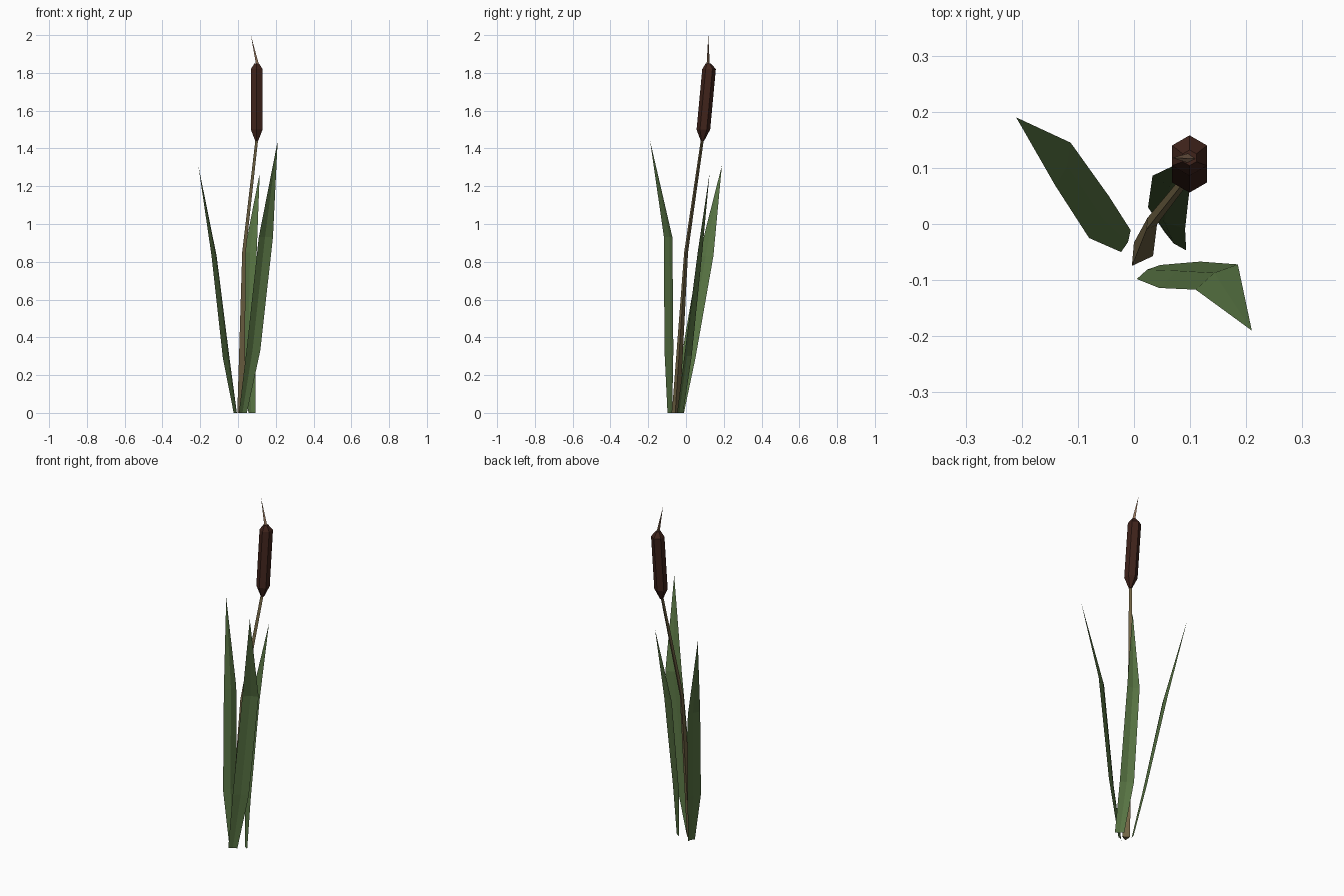
import bpy
from math import sin, cos, radians
from mathutils import Vector

if "Cube" in bpy.data.objects:
    bpy.data.objects.remove(bpy.data.objects["Cube"])


def material(name, rgb):
    m = bpy.data.materials.new(name)
    m.diffuse_color = (*rgb, 1)
    m.use_nodes = True
    m.node_tree.nodes["Principled BSDF"].inputs["Base Color"].default_value = m.diffuse_color
    return m


def make_object(name, verts, faces, mat):
    mesh = bpy.data.meshes.new(name)
    mesh.from_pydata(verts, [], faces)
    mesh.materials.append(mat)
    ob = bpy.data.objects.new(name, mesh)
    bpy.context.collection.objects.link(ob)
    return ob


def loft(name, sides, phase, rings, mat, tip=None):
    """Horizontal polygon rings (x, y, z, radius) joined up, with an optional point on top."""
    verts, faces = [], []
    for x, y, z, r in rings:
        for i in range(sides):
            a = radians(phase + 360 * i / sides)
            verts.append((x + r * cos(a), y + r * sin(a), z))
    for k in range(len(rings) - 1):
        for i in range(sides):
            j = (i + 1) % sides
            a, b = k * sides, (k + 1) * sides
            faces.append((a + i, a + j, b + j, b + i))
    faces.append(tuple(reversed(range(sides))))
    top = (len(rings) - 1) * sides
    if tip:
        verts.append(tip)
        faces += [(top + i, top + (i + 1) % sides, len(verts) - 1) for i in range(sides)]
    else:
        faces.append(tuple(range(top, top + sides)))
    return make_object(name, verts, faces, mat)


def leaf(name, sections, tip, mat):
    """Creased blade: each section is (z, edge xy, edge xy), crease on the left of the edge line."""
    verts, faces = [], []
    for z, p, q in sections:
        p, q = Vector((*p, z)), Vector((*q, z))
        d = q - p
        crease = (p + q) / 2 + Vector((-d.y, d.x, 0)) * 0.1
        verts += [p, crease, q]
    for k in range(len(sections) - 1):
        for i in (0, 1):
            a = 3 * k + i
            faces.append((a, a + 1, a + 4, a + 3))
    a = 3 * (len(sections) - 1)
    verts.append(Vector(tip))
    faces += [(a, a + 1, a + 3), (a + 1, a + 2, a + 3)]
    return make_object(name, verts, faces, mat)


green = material("leaf_green", (0.095, 0.17, 0.055))
tan = material("stem_tan", (0.17, 0.13, 0.06))
brown = material("head_brown", (0.05, 0.017, 0.011))
pale = material("spike_pale", (0.30, 0.18, 0.11))

# Three-sided bent stem
loft("stem", 3, -5, [(0.010, -0.055, 0, 0.024), (0.029, 0.0, 0.85, 0.012),
                     (0.099, 0.088, 1.46, 0.009)], tan)

# Six-sided seed head with tapered ends
loft("seed_head", 6, 90, [(0.099, 0.087, 1.44, 0.009), (0.099, 0.092, 1.50, 0.036),
                          (0.099, 0.122, 1.82, 0.036), (0.099, 0.118, 1.85, 0.014)], brown)

# Thin spike above the head
loft("spike", 3, -5, [(0.102, 0.117, 1.84, 0.010)], pale, tip=(0.068, 0.118, 2.0))

# Three blades around the stem
leaf("leaf_right", [(0, (0.005, -0.098), (0.047, -0.073)),
                    (0.33, (0.045, -0.114), (0.118, -0.067)),
                    (0.93, (0.110, -0.117), (0.185, -0.072))], (0.21, -0.19, 1.44), green)
leaf("leaf_left", [(0, (-0.006, -0.011), (-0.023, -0.050))[0:1] + ((-0.023, -0.050), (-0.006, -0.011))[::-1],
                   (0.29, (-0.045, 0.050), (-0.080, -0.025)),
                   (0.83, (-0.113, 0.145), (-0.140, 0.068))], (-0.21, 0.19, 1.31), green)
leaf("leaf_back", [(0, (0.093, -0.047), (0.055, -0.015)),
                   (0.30, (0.091, -0.009), (0.025, 0.030)),
                   (0.85, (0.099, 0.062), (0.033, 0.086))], (0.115, 0.125, 1.27), green)
